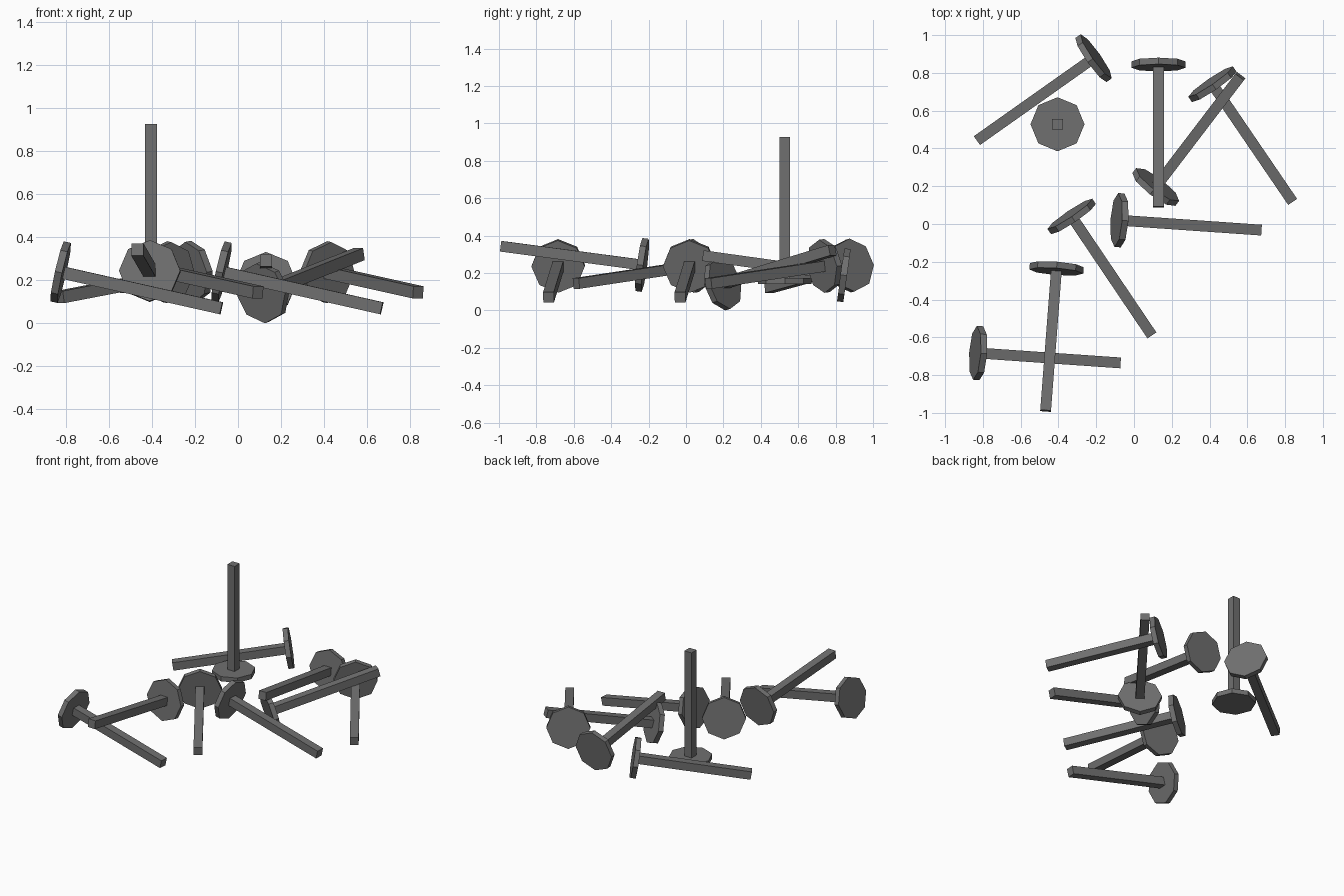
import bpy
from mathutils import Vector, Matrix
from math import pi

if "Cube" in bpy.data.objects:
    bpy.data.objects.remove(bpy.data.objects["Cube"])

HEAD_R, HEAD_T, SHAFT_W = 0.143, 0.034, 0.057

steel = bpy.data.materials.new("dark_steel")
steel.diffuse_color = (0.16, 0.16, 0.16, 1)
steel.use_nodes = True
steel.node_tree.nodes["Principled BSDF"].inputs["Base Color"].default_value = steel.diffuse_color

# each nail: centre of the head disc, centre of the shaft tip
nails = [
    ((-0.405, 0.528, 0.157), (-0.405, 0.528, 0.927)),   # standing nail
    ((-0.825, -0.683, 0.238), (-0.077, -0.735, 0.07)),
    ((-0.077, 0.02, 0.238), (0.669, -0.032, 0.07)),
    ((0.115, 0.196, 0.143), (0.563, 0.783, 0.322)),
    ((0.13, 0.844, 0.188), (0.13, 0.09, 0.293)),
    ((-0.41, -0.235, 0.243), (-0.468, -0.989, 0.343)),
    ((-0.33, 0.04, 0.238), (0.093, -0.587, 0.144)),
    ((0.415, 0.74, 0.238), (0.838, 0.12, 0.144)),
    ((-0.214, 0.878, 0.24), (-0.828, 0.444, 0.122)),
]


def nail_frame(head, tip):
    """Rotation whose z axis runs from head to tip, with y kept upright."""
    z = (tip - head).normalized()
    up = Vector((0, 1, 0)) if abs(z.z) > 0.9 else Vector((0, 0, 1))
    x = up.cross(z).normalized()
    return Matrix((x, z.cross(x), z)).transposed().to_4x4()


def finish(name, matrix):
    ob = bpy.context.object
    ob.name = name
    ob.data.transform(matrix)
    ob.data.materials.append(steel)


for i, (h, t) in enumerate(nails, 1):
    h, t = Vector(h), Vector(t)
    rot = nail_frame(h, t)
    # octagonal head
    bpy.ops.mesh.primitive_cylinder_add(vertices=8, radius=HEAD_R, depth=HEAD_T)
    finish(f"nail_head_{i}", Matrix.Translation(h) @ rot)
    # square shaft
    bpy.ops.mesh.primitive_cube_add(size=1)
    size = Matrix.Diagonal((SHAFT_W, SHAFT_W, (t - h).length, 1))
    finish(f"nail_shaft_{i}", Matrix.Translation((h + t) / 2) @ rot @ size)
